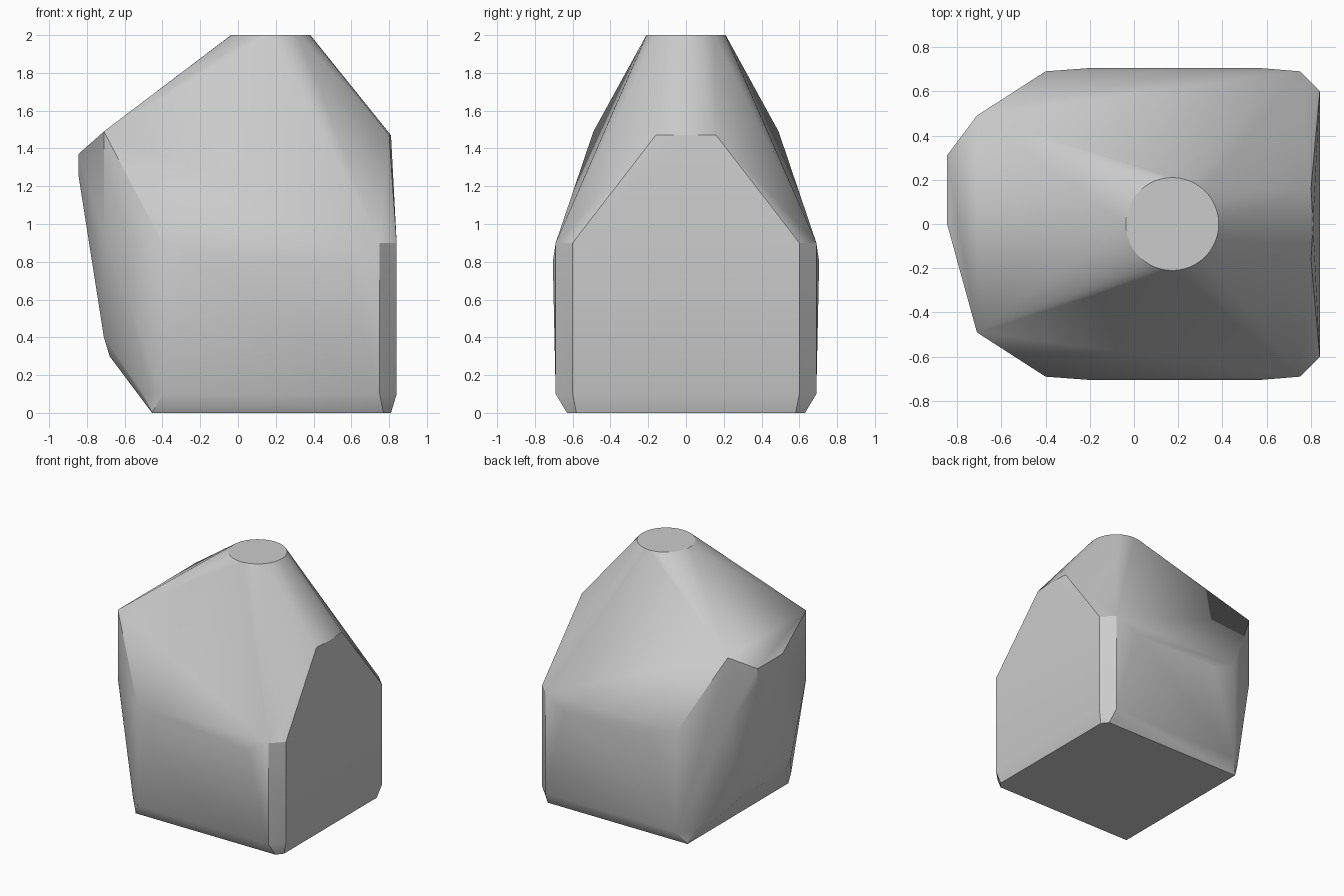
import bpy, bmesh, math

cube = bpy.data.objects.get("Cube")
if cube:
    bpy.data.objects.remove(cube, do_unlink=True)

mat = bpy.data.materials.new("plain_grey")
mat.use_nodes = True
grey = (0.6, 0.6, 0.6, 1)
mat.diffuse_color = grey
mat.node_tree.nodes["Principled BSDF"].inputs["Base Color"].default_value = grey

# Corners on one side, mirrored front to back
mirrored = [
    # flat base
    (0.81, 0.58, 0), (0.77, 0.63, 0), (-0.455, 0.63, 0),
    # lower bevel and upright walls
    (0.84, 0.6, 0.1), (0.75, 0.69, 0.1), (-0.4, 0.69, 0.1), (-0.5, 0.6, 0.1),
    (0.84, 0.6, 0.9), (0.75, 0.69, 0.9), (-0.4, 0.69, 0.9),
    # slight wall bulge
    (0.57, 0.705, 0.8), (-0.2, 0.705, 0.8),
    # sloping end
    (-0.68, 0.28, 0.3), (-0.71, 0.3, 0.4),
    (-0.71, 0.49, 0.95), (-0.71, 0.49, 1.49),
    # peak of the flat end
    (0.8, 0.16, 1.47),
]
# Single corners: end peak and the offset nose
points = [(0.81, 0, 1.47)]
points += [(-0.845, y, z) for y in (0, 0.31) for z in (1.26, 1.37)]
points += [(x, s * y, z) for x, y, z in mirrored for s in (1, -1)]
# Round top
n = 48
for i in range(n):
    a = math.tau * i / n
    points.append((0.173 + 0.21 * math.cos(a), 0.21 * math.sin(a), 2))

# Wrap all corners in one convex skin
bm = bmesh.new()
for p in points:
    bm.verts.new(p)
hull = bmesh.ops.convex_hull(bm, input=bm.verts)
loose = {v for v in hull["geom_interior"] + hull["geom_unused"]
         if isinstance(v, bmesh.types.BMVert)}
bmesh.ops.delete(bm, geom=list(loose), context="VERTS")
bmesh.ops.dissolve_limit(bm, angle_limit=math.radians(0.5),
                         verts=bm.verts, edges=bm.edges)
bmesh.ops.recalc_face_normals(bm, faces=bm.faces)

mesh = bpy.data.meshes.new("faceted_body")
bm.to_mesh(mesh)
bm.free()
mesh.materials.append(mat)
body = bpy.data.objects.new("faceted_body", mesh)
bpy.context.collection.objects.link(body)
bpy.ops.object.select_all(action="DESELECT")
body.select_set(True)
bpy.context.view_layer.objects.active = body
bpy.ops.object.shade_smooth_by_angle(angle=math.radians(30))
